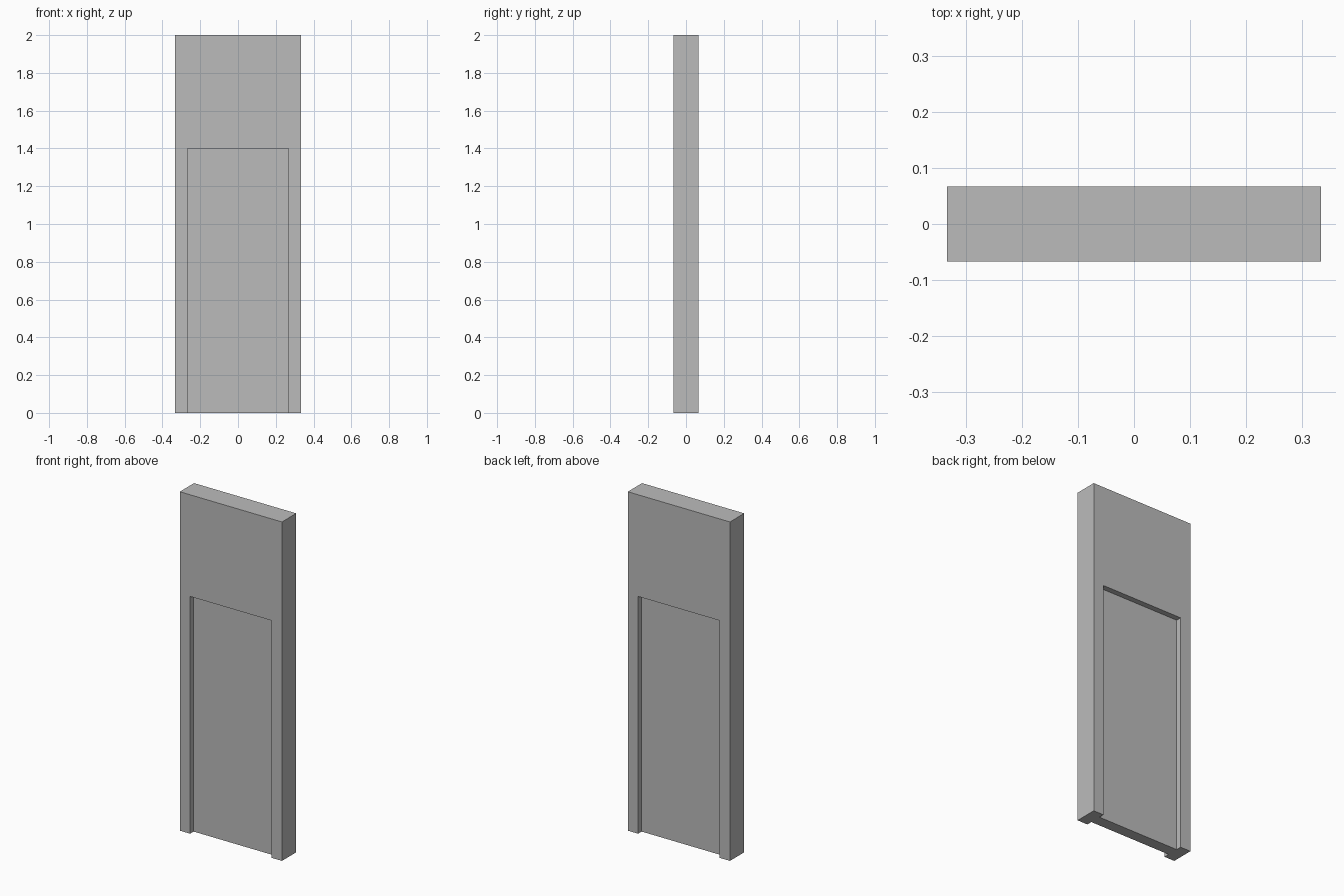
import bpy

WIDTH, DEPTH, HEIGHT = 0.667, 0.133, 2.0
RECESS_WIDTH, RECESS_TOP, RECESS_DEPTH = 0.533, 1.4, 0.033
OVERLAP = 0.1  # how far cutters reach beyond the slab

default = bpy.data.objects.get("Cube")
if default:
    bpy.data.objects.remove(default, do_unlink=True)

# Single grey surface colour
grey = bpy.data.materials.new("plain grey")
grey.use_nodes = True
color = (0.5, 0.5, 0.5, 1)
grey.diffuse_color = color
grey.node_tree.nodes["Principled BSDF"].inputs["Base Color"].default_value = color


def box(name, size, center):
    bpy.ops.mesh.primitive_cube_add(size=1, location=center)
    obj = bpy.context.object
    obj.name = name
    obj.scale = size
    bpy.ops.object.transform_apply(location=True, rotation=False, scale=True)
    obj.data.materials.append(grey)
    return obj


# Solid wall slab
wall = box("wall_slab", (WIDTH, DEPTH, HEIGHT), (0, 0, HEIGHT / 2))

# Matching doorway recesses on the front and back, open at the floor
for label, side in (("front", -1), ("back", 1)):
    thickness = RECESS_DEPTH + OVERLAP
    y = side * (DEPTH / 2 - RECESS_DEPTH + thickness / 2)
    cutter = box(label + "_recess_cutter",
                 (RECESS_WIDTH, thickness, RECESS_TOP + OVERLAP),
                 (0, y, (RECESS_TOP - OVERLAP) / 2))
    cutter.hide_render = True
    cutter.hide_viewport = True
    cutter.display_type = 'WIRE'
    cut = wall.modifiers.new(label + "_recess", 'BOOLEAN')
    cut.operation = 'DIFFERENCE'
    cut.solver = 'EXACT'
    cut.object = cutter
